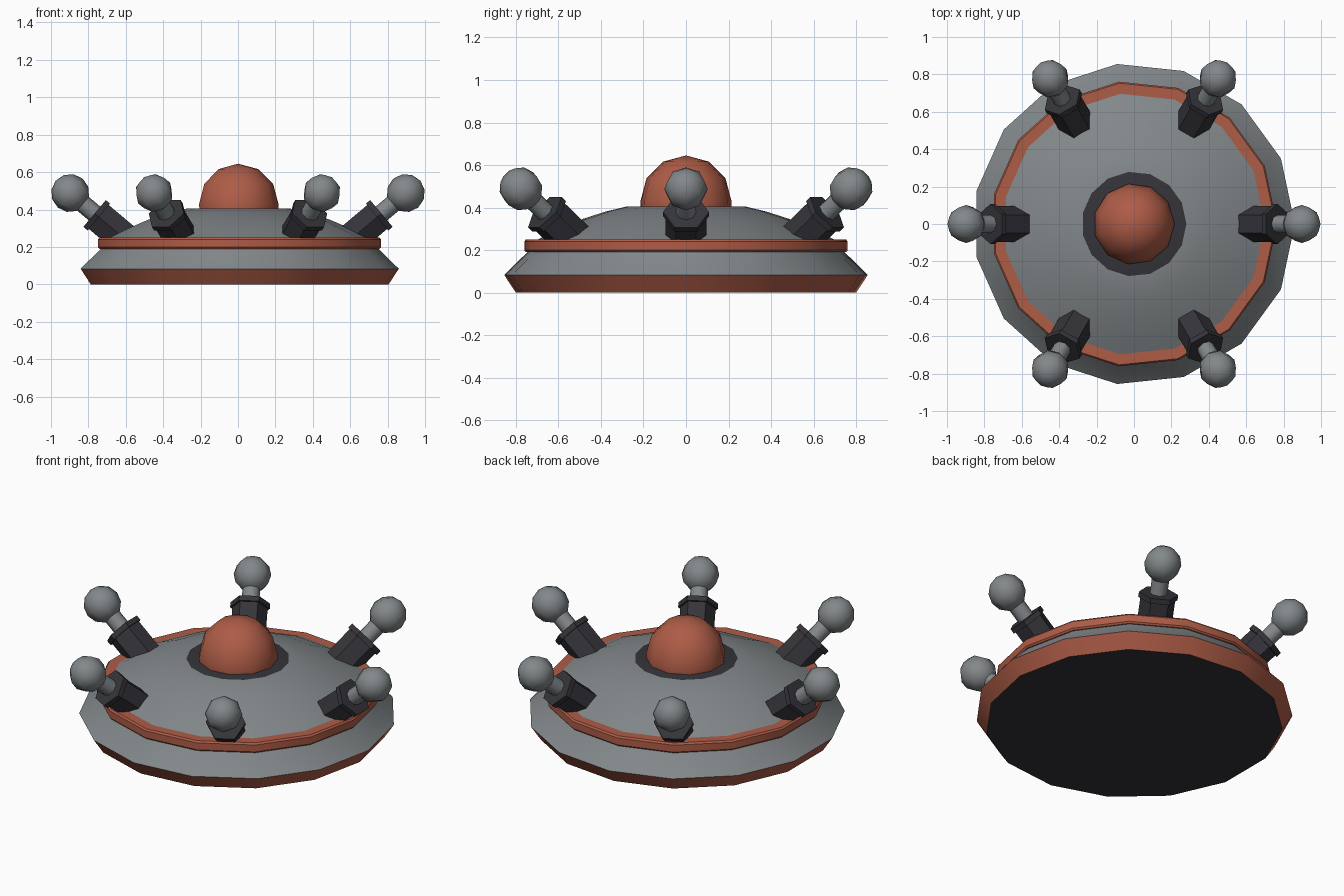
import bpy, bmesh, math
from mathutils import Matrix, Vector

if "Cube" in bpy.data.objects:
    bpy.data.objects.remove(bpy.data.objects["Cube"])


def material(name, rgb):
    m = bpy.data.materials.new(name)
    m.diffuse_color = (*rgb, 1)
    m.use_nodes = True
    m.node_tree.nodes["Principled BSDF"].inputs["Base Color"].default_value = m.diffuse_color
    return m


GREY = material("hull grey", (0.225, 0.245, 0.255))
RUST = material("rust orange", (0.42, 0.107, 0.062))
DARK = material("dark metal", (0.034, 0.034, 0.042))


def finish(name, bm, mats, angle):
    bmesh.ops.recalc_face_normals(bm, faces=bm.faces[:])
    me = bpy.data.meshes.new(name)
    bm.to_mesh(me)
    bm.free()
    ob = bpy.data.objects.new(name, me)
    bpy.context.collection.objects.link(ob)
    for m in mats:
        me.materials.append(m)
    bpy.ops.object.select_all(action='DESELECT')
    ob.select_set(True)
    bpy.context.view_layer.objects.active = ob
    bpy.ops.object.shade_smooth_by_angle(angle=math.radians(angle))
    return ob


def lathe(name, profile, sides, mats, slots=None, closed=False, angle=30,
          phase=0.0, matrix=None):
    """Turn an (r, z) profile about z; slots gives a material per band."""
    bm = bmesh.new()
    rings = []
    for r, z in profile:
        if r == 0:
            rings.append([bm.verts.new((0, 0, z))] * sides)
        else:
            rings.append([bm.verts.new((r * math.cos(phase + math.tau * i / sides),
                                        r * math.sin(phase + math.tau * i / sides), z))
                          for i in range(sides)])
    count = len(rings) if closed else len(rings) - 1
    for b in range(count):
        lo, hi = rings[b], rings[(b + 1) % len(rings)]
        for i in range(sides):
            j = (i + 1) % sides
            corners = list(dict.fromkeys((lo[i], lo[j], hi[j], hi[i])))
            f = bm.faces.new(corners)
            f.material_index = slots[b] if slots else 0
    if matrix:
        bm.transform(matrix)
    return finish(name, bm, mats, angle)


# Saucer hull: dark underside, rust lower band, grey shell, dark top collar
lathe("saucer_hull",
      [(0, 0), (0.805, 0), (0.86, 0.083), (0.745, 0.195), (0.72, 0.24),
       (0.62, 0.29), (0.49, 0.346), (0.38, 0.381), (0.28, 0.405), (0, 0.405)],
      15, [GREY, RUST, DARK], [2, 1, 0, 0, 0, 0, 0, 0, 2])

# Rust trim ring around the shell
lathe("trim_ring",
      [(0.70, 0.19), (0.757, 0.19), (0.765, 0.199), (0.765, 0.24),
       (0.757, 0.25), (0.695, 0.25)],
      15, [RUST], closed=True)

# Rust cockpit dome
lathe("top_dome",
      [(0.215, 0.40)] + [(0.217 * math.cos(a), 0.428 + 0.217 * math.sin(a))
                         for a in (0, math.pi / 6, math.pi / 3)] + [(0, 0.645)],
      11, [RUST], angle=45)

# Six tilted ball posts: local z runs along the post, origin at the ball centre
TILT = math.radians(40)
for k in range(6):
    pose = (Matrix.Rotation(math.tau * k / 6, 4, 'Z')
            @ Matrix.Translation(Vector((0.897, 0, 0.488)))
            @ Matrix.Rotation(math.pi / 2 - TILT, 4, 'Y'))
    n = k + 1
    # Hexagonal socket with a wider lip, flats facing up and down
    lathe(f"post_socket_{n}",
          [(0, -0.39), (0.096, -0.39), (0.096, -0.2), (0.108, -0.2),
           (0.108, -0.17), (0, -0.17)],
          6, [DARK], phase=math.pi / 6, matrix=pose)
    lathe(f"post_rod_{n}", [(0, -0.2), (0.048, -0.2), (0.048, -0.05), (0, -0.05)],
          8, [GREY], angle=50, matrix=pose)
    ball = [(0, -0.102)] + [(0.102 * math.cos(math.radians(a)),
                             0.102 * math.sin(math.radians(a)))
                            for a in (-60, -30, 0, 30, 60)] + [(0, 0.102)]
    lathe(f"post_ball_{n}", ball, 8, [GREY], angle=50, matrix=pose)
